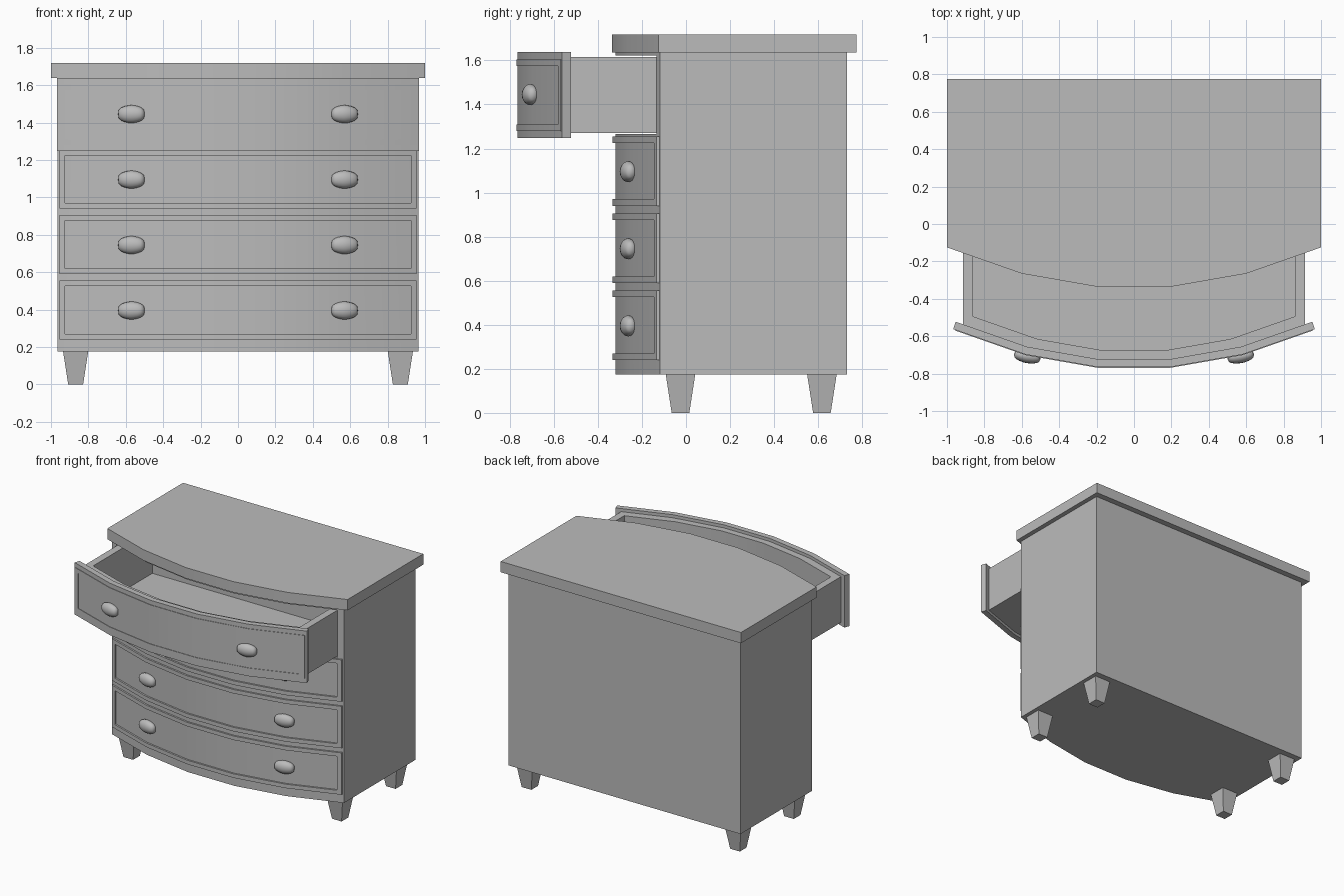
import bpy, bmesh, math
from mathutils import Matrix

old = bpy.data.objects.get("Cube")
if old:
    bpy.data.objects.remove(old, do_unlink=True)

GREY = (0.5, 0.5, 0.5, 1.0)
mat = bpy.data.materials.new("plain_grey")
mat.use_nodes = True
mat.diffuse_color = GREY
mat.node_tree.nodes["Principled BSDF"].inputs["Base Color"].default_value = GREY


def finish(name, bm):
    bmesh.ops.recalc_face_normals(bm, faces=bm.faces)
    mesh = bpy.data.meshes.new(name)
    bm.to_mesh(mesh)
    bm.free()
    mesh.materials.append(mat)
    ob = bpy.data.objects.new(name, mesh)
    bpy.context.collection.objects.link(ob)
    return ob


def smooth(ob, angle=30):
    bpy.ops.object.select_all(action='DESELECT')
    ob.select_set(True)
    bpy.context.view_layer.objects.active = ob
    bpy.ops.object.shade_smooth_by_angle(angle=math.radians(angle))


def bow_y(x, half, y0):
    """Depth of the five-sided bow front at x."""
    t = abs(x) / half
    if t <= 0.2:
        rise = 0
    elif t <= 0.6:
        rise = 0.07 * (t - 0.2) / 0.4
    else:
        rise = 0.07 + 0.14 * (t - 0.6) / 0.4
    return y0 + rise * half


def bow(half, y0):
    return [(t * half, bow_y(t * half, half, y0)) for t in (-1, -0.6, -0.2, 0.2, 0.6, 1)]


def prism(name, outline, z0, z1):
    bm = bmesh.new()
    face = bm.faces.new([bm.verts.new((x, y, z0)) for x, y in outline])
    ext = bmesh.ops.extrude_face_region(bm, geom=[face], use_keep_orig=True)
    top = [v for v in ext["geom"] if isinstance(v, bmesh.types.BMVert)]
    bmesh.ops.translate(bm, verts=top, vec=(0, 0, z1 - z0))
    return finish(name, bm)


def bow_prism(name, half, y0, back, z0, z1):
    return prism(name, bow(half, y0) + [(half, back), (-half, back)], z0, z1)


def cut(ob, cutter):
    cutter.hide_render = True
    mod = ob.modifiers.new("cut", 'BOOLEAN')
    mod.operation = 'DIFFERENCE'
    mod.solver = 'EXACT'
    mod.object = cutter
    bpy.context.view_layer.objects.active = ob
    bpy.ops.object.modifier_apply(modifier=mod.name)
    bpy.data.objects.remove(cutter, do_unlink=True)


def bead(name, half, y0, z0, z1, lift, outer, inner):
    """Raised rectangular moulding that follows the bow."""
    edge, knee, mid = inner, 0.6 * half, 0.2 * half
    xs = [-outer, -edge, -knee, -mid, mid, knee, edge, outer]
    w = 0.03
    zs = [z0, z0 + w, z1 - w, z1]
    bm = bmesh.new()
    grid = [[bm.verts.new((x, bow_y(x, half, y0) - lift, z)) for x in xs] for z in zs]
    for r in range(3):
        for c in range(7):
            if r != 1 or c in (0, 6):
                bm.faces.new((grid[r][c], grid[r][c + 1], grid[r + 1][c + 1], grid[r + 1][c]))
    bmesh.ops.delete(bm, geom=[v for v in bm.verts if not v.link_faces], context='VERTS')
    ext = bmesh.ops.extrude_face_region(bm, geom=bm.faces[:], use_keep_orig=True)
    rear = [v for v in ext["geom"] if isinstance(v, bmesh.types.BMVert)]
    bmesh.ops.translate(bm, verts=rear, vec=(0, lift + 0.008, 0))
    smooth(finish(name, bm))


def knob(name, side, y, z):
    bm = bmesh.new()
    bmesh.ops.create_uvsphere(bm, u_segments=16, v_segments=10, radius=1)
    bmesh.ops.rotate(bm, verts=bm.verts, matrix=Matrix.Rotation(math.pi / 2, 3, 'Y'))
    for v in bm.verts:
        stretch = math.copysign(abs(v.co.x) ** 1.3, v.co.x)
        ring = math.hypot(v.co.y, v.co.z)
        full = ring ** 0.6 / ring if ring > 0.001 else 1
        v.co = (stretch * 0.072, v.co.y * full * 0.037, v.co.z * full * 0.048)
    turn = Matrix.Rotation(side * 0.19, 4, 'Z')
    bm.transform(Matrix.Translation((side * 0.57, y, z)) @ turn)
    smooth(finish(name, bm), 60)


def leg(name, x, y):
    bm = bmesh.new()
    bmesh.ops.create_cube(bm, size=1)
    for v in bm.verts:
        w, z = (0.135, 0.178) if v.co.z > 0 else (0.08, 0)
        v.co = (x + math.copysign(w / 2, v.co.x), y + math.copysign(w / 2, v.co.y), z)
    finish(name, bm)


# Carcass with an opening for the pulled-out drawer
BODY, BODY_Y = 0.965, -0.32
carcass = bow_prism("carcass", BODY, BODY_Y, 0.73, 0.175, 1.637)
cut(carcass, prism("opening", [(-0.92, -0.5), (0.92, -0.5), (0.92, 0.69), (-0.92, 0.69)], 1.265, 1.622))
smooth(carcass)

# Top board
smooth(bow_prism("top_board", 1.0, -0.335, 0.775, 1.637, 1.718))

# Closed drawers: beads and knobs on the front
for i, z0 in enumerate((0.24, 0.59, 0.94)):
    bead(f"drawer_bead_{i + 1}", BODY, BODY_Y, z0, z0 + 0.315, 0.013, 0.955, 0.925)
    for side, word in ((-1, "right"), (1, "left")):
        knob(f"drawer_knob_{word}_{i + 1}", side, -0.262, z0 + 0.155)

# Open drawer: tray, front panel, bead and knobs
tray = bow_prism("open_drawer_tray", 0.915, -0.735, 0.26, 1.27, 1.615)
cut(tray, bow_prism("tray_hollow", 0.86, -0.675, 0.21, 1.29, 1.8))
smooth(tray)
smooth(prism("open_drawer_front", bow(0.967, -0.765) + bow(0.953, -0.723)[::-1], 1.247, 1.638))
bead("open_drawer_bead", 0.967, -0.765, 1.28, 1.605, 0.004, 0.955, 0.925)
for side, word in ((-1, "right"), (1, "left")):
    knob(f"open_drawer_knob_{word}", side, -0.707, 1.445)

# Tapered legs
for side, word in ((-1, "right"), (1, "left")):
    leg(f"front_leg_{word}", side * 0.868, -0.025)
    leg(f"back_leg_{word}", side * 0.868, 0.617)
